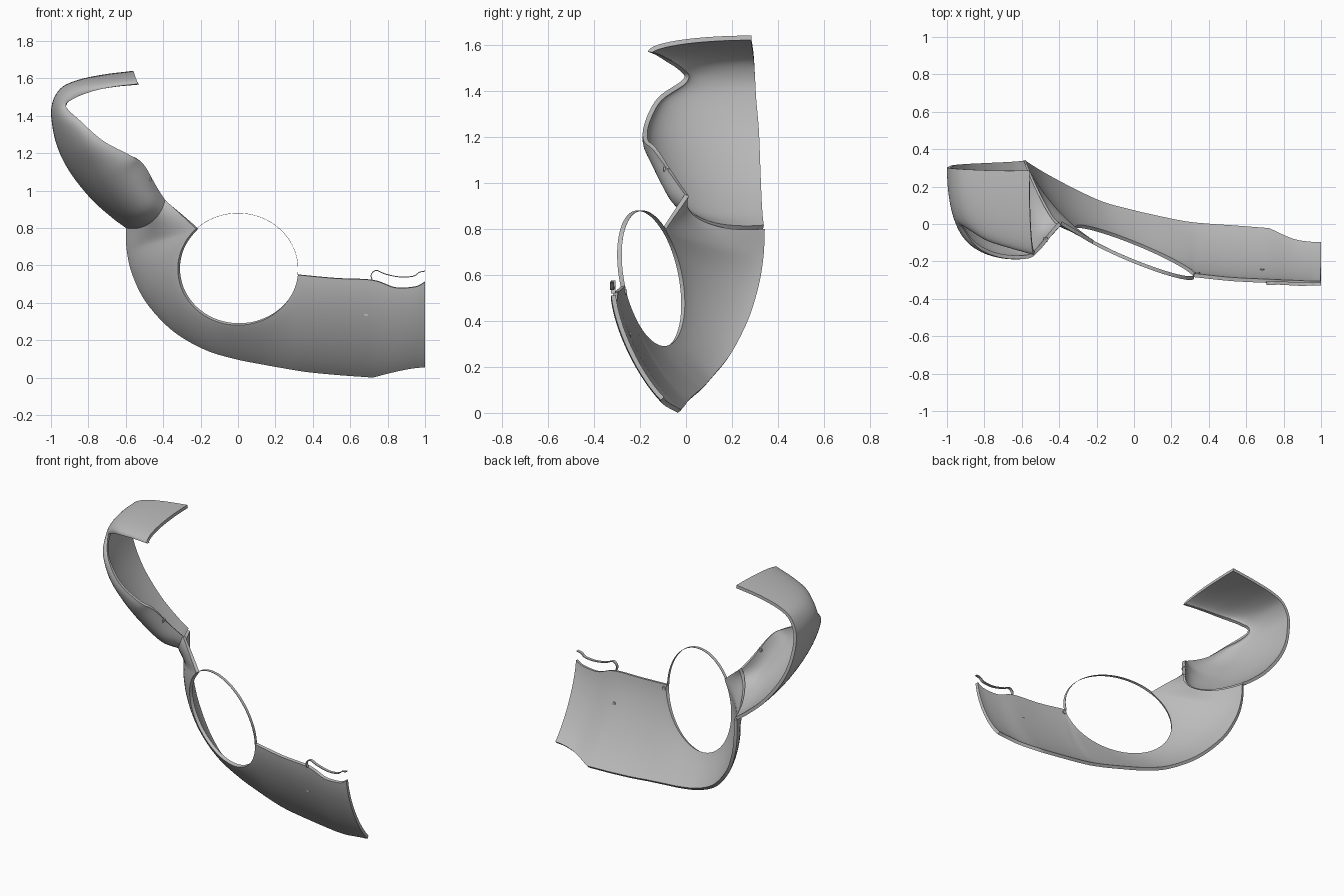
import bpy, bmesh, math
from mathutils import Vector

old = bpy.data.objects.get("Cube")
if old:
    bpy.data.objects.remove(old)

grey = bpy.data.materials.new("plain grey")
grey.use_nodes = True
colour = (0.5, 0.5, 0.5, 1)
grey.diffuse_color = colour
grey.node_tree.nodes["Principled BSDF"].inputs["Base Color"].default_value = colour
STEPS = 6


def rail(points, corners=()):
    """Smooth path through the points, with sharp turns at the corner indices."""
    p = [Vector(q) for q in points]
    out = []
    for i in range(len(p) - 1):
        a, b = p[i], p[i + 1]
        before = p[i - 1] if i > 0 and i not in corners else 2 * a - b
        after = p[i + 2] if i + 2 < len(p) and i + 1 not in corners else 2 * b - a
        for k in range(STEPS):
            t = k / STEPS
            out.append(0.5 * (2 * a + (b - before) * t
                              + (2 * before - 5 * a + 4 * b - after) * t * t
                              + (3 * a - before - 3 * b + after) * t ** 3))
    return out + [p[-1]]


def finish(obj, thickness=0):
    """Give the wall its thickness, then smooth it with crisp rims."""
    obj.data.materials.append(grey)
    bpy.ops.object.select_all(action='DESELECT')
    obj.select_set(True)
    bpy.context.view_layer.objects.active = obj
    if thickness:
        mod = obj.modifiers.new("wall", 'SOLIDIFY')
        mod.thickness = thickness
        mod.offset = -1
        bpy.ops.object.modifier_apply(modifier=mod.name)
    bpy.ops.object.shade_smooth_by_angle(angle=math.radians(35))


def loft(name, start, bulge, end, thickness, rows=16):
    """Shell whose cross-sections are conic arcs from start to end, pulled to bulge."""
    bm = bmesh.new()
    grid = []
    for a, c, b in zip(start, bulge, end):
        line = []
        for j in range(rows + 1):
            t = j / rows
            wa, wc, wb = (1 - t) ** 2, math.sqrt(2) * t * (1 - t), t * t
            line.append(bm.verts.new((a * wa + c * wc + b * wb) / (wa + wc + wb)))
        grid.append(line)
    for p, q in zip(grid, grid[1:]):
        for j in range(rows):
            bm.faces.new((p[j], p[j + 1], q[j + 1], q[j]))
    mesh = bpy.data.meshes.new(name)
    bm.to_mesh(mesh)
    bm.free()
    obj = bpy.data.objects.new(name, mesh)
    bpy.context.collection.objects.link(obj)
    finish(obj, thickness)


def ribbon(name, path, depth, thickness):
    other = [p + Vector((0, depth, 0)) for p in path]
    loft(name, path, [(p + q) / 2 for p, q in zip(path, other)], other, thickness, 1)


def hole(degrees):
    """Point on the tilted round opening."""
    c, s = math.cos(math.radians(degrees)), math.sin(math.radians(degrees))
    return Vector((0.322 * c, -0.16 - 0.13 * c - 0.05 * s, 0.58 + 0.3 * s))


# Lower shell: bottom edge, and upper edge that follows the opening
bottom = [(1, -.11, .055), (.93, -.108, .048), (.84, -.09, .03), (.72, -.035, 0),
          (.55, -.022, .012), (.38, -.01, .028), (.27, .002, .045), (.13, .03, .07),
          (-.02, .065, .1), (-.18, .11, .15), (-.35, .19, .25), (-.49, .265, .4),
          (-.565, .31, .55), (-.595, .33, .68), (-.6, .335, .8)]
ledge = [(1, -.325, .51), (.95, -.325, .485), (.84, -.32, .48), (.72, -.315, .52),
         (.52, -.305, .53), hole(-6)]
arc = [-6, -30, -60, -90, -120, -150, -180, -203, -226]
tip = Vector((-.39, -.005, .95))
upper = ledge[:-1] + [hole(d) for d in arc] + [tip]
round_edge = [hole(d + (e - d) * k / STEPS)
              for d, e in zip(arc, arc[1:]) for k in range(STEPS)]
upper_rail = rail(ledge)[:-1] + round_edge + rail([hole(arc[-1]), tip])

# Longer cross-sections bulge further; the left end also leans outward
seam = Vector((-.43, -.09, .76))
middle = []
for i, (a, b) in enumerate(zip(bottom, upper)):
    a, b = Vector(a), Vector(b)
    left = max(0, i - 8) / 5
    size = (.34 - .2 * left) * (b - a).length_squared
    middle.append((a + b) / 2 + Vector((-.1 * left, -.9 * size, -.45 * size)))
middle[-1] = seam
loft("lower_shell", rail(bottom, (3,)), rail(middle), upper_rail, 0.02)

# Upper hooked shell: back edge and front edge
back = [(-.6, .335, .8), (-.68, .33, .86), (-.79, .325, .96), (-.9, .32, 1.1),
        (-.965, .315, 1.23), (-.995, .305, 1.36), (-.995, .3, 1.46), (-.95, .295, 1.545),
        (-.86, .29, 1.59), (-.72, .285, 1.62), (-.56, .285, 1.64)]
front = [tip, (-.435, -.055, 1.02), (-.505, -.14, 1.14), (-.57, -.185, 1.185),
         (-.72, -.178, 1.265), (-.84, -.122, 1.37), (-.92, -.012, 1.45),
         (-.88, -.03, 1.49), (-.78, -.09, 1.53), (-.66, -.13, 1.555), (-.535, -.165, 1.57)]
belly = [seam, (-.53, -.21, .79), (-.7, -.25, .92), (-.83, -.235, 1.05), (-.93, -.19, 1.2)]
belly += [(a[0], b[1], a[2]) for a, b in zip(back[5:], front[5:])]
loft("upper_hook", rail(back), rail(belly), rail(front), 0.02)

# Thin rim over the opening and the wavy strip beside it
ribbon("opening_rim", [hole(-6 + 4 * k) for k in range(36)], 0.02, 0.002)
wave = [(.72, -.325, .52), (.715, -.325, .55), (.74, -.325, .57), (.79, -.325, .55),
        (.87, -.33, .535), (.94, -.33, .54), (.97, -.33, .56), (1, -.33, .567)]
ribbon("wavy_strip", rail(wave), 0.018, 0.005)

# Small pegs on the inner face
for name, place in (("middle_peg", (.34, -.268, .525)), ("side_peg", (.685, -.252, .34)),
                    ("hook_peg", (-.475, -.085, 1.06))):
    bpy.ops.mesh.primitive_cylinder_add(vertices=16, radius=0.012, depth=0.024,
                                        location=place, rotation=(math.pi / 2, 0, 0))
    peg = bpy.context.object
    peg.name = name
    finish(peg)
